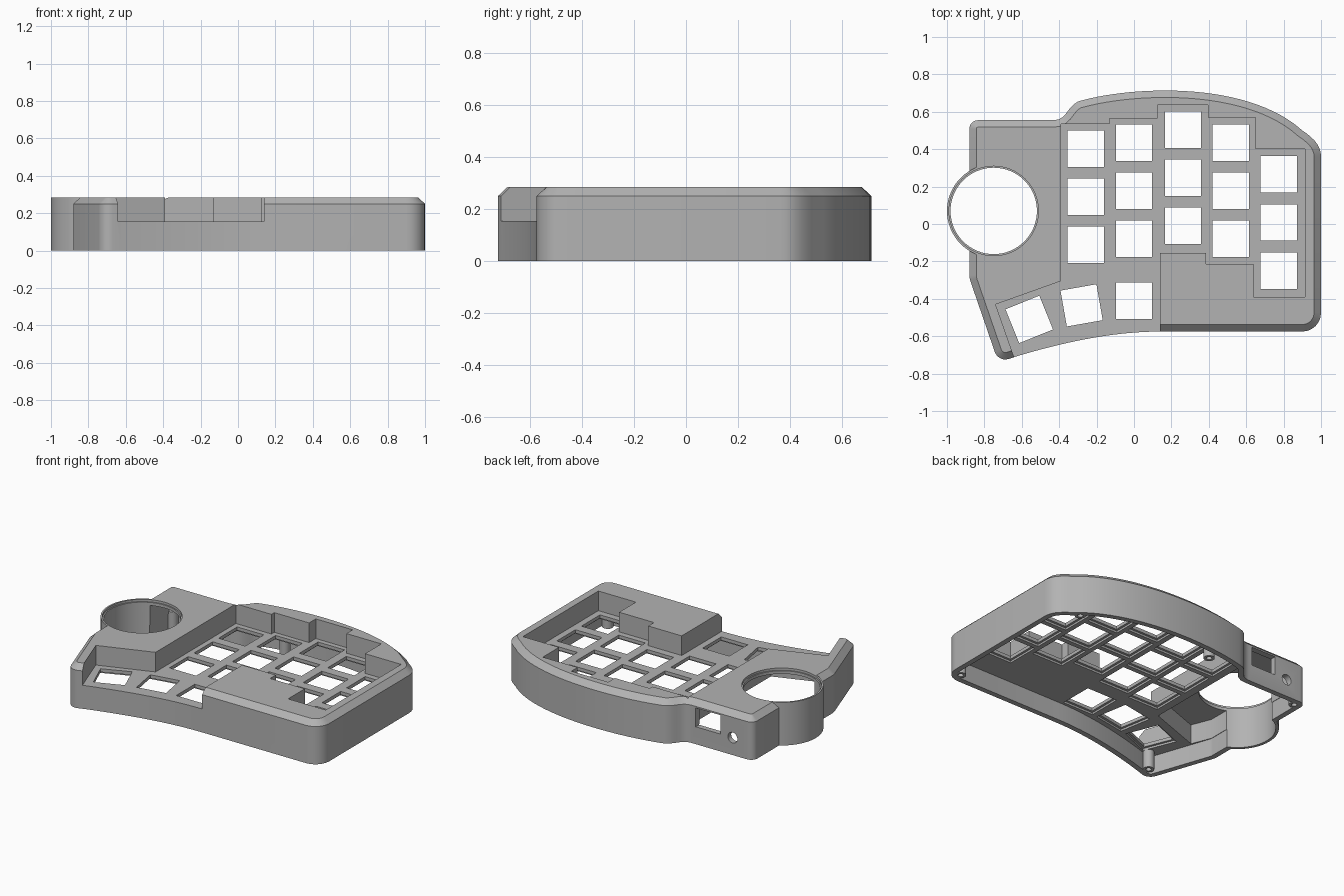
import bpy, bmesh, math
from mathutils import Vector, Matrix
from mathutils.geometry import interpolate_bezier

if "Cube" in bpy.data.objects:
    bpy.data.objects.remove(bpy.data.objects["Cube"], do_unlink=True)

TOP, SHOULDER, CHAMFER = 0.285, 0.25, 0.037
PLATE_TOP, PLATE_BOTTOM, WALL = 0.155, 0.12, 0.035
KEY = 0.195
RING = (-0.75, 0.07)

grey = bpy.data.materials.new("case_grey")
grey.use_nodes = True
colour = (0.45, 0.45, 0.45, 1)
grey.diffuse_color = colour
grey.node_tree.nodes["Principled BSDF"].inputs["Base Color"].default_value = colour


def curve(*pts, n=14):
    return [p.to_2d() for p in interpolate_bezier(*[Vector((*p, 0)) for p in pts], n)]


def corner(prev, at, nxt, r, n=7):
    """Rounded corner as a short arc of points."""
    p, a, b = Vector(at), Vector(prev) - Vector(at), Vector(nxt) - Vector(at)
    a.normalize()
    b.normalize()
    half = a.angle(b) / 2
    centre = p + (a + b).normalized() * r / math.sin(half)
    d0 = p + a * r / math.tan(half) - centre
    d1 = p + b * r / math.tan(half) - centre
    turn = math.atan2(d0.x * d1.y - d0.y * d1.x, d0.dot(d1))
    return [centre + Matrix.Rotation(turn * i / (n - 1), 2) @ d0 for i in range(n)]


def inset(pts, d):
    """Offset a clockwise outline inwards with mitred corners."""
    out = []
    for i, p in enumerate(pts):
        e0 = (p - pts[i - 1]).normalized()
        e1 = (pts[(i + 1) % len(pts)] - p).normalized()
        n0, n1 = Vector((e0.y, -e0.x)), Vector((e1.y, -e1.x))
        m = (n0 + n1).normalized()
        out.append(p + m * d / max(m.dot(n0), 0.5))
    return out


def loft(bm, layers):
    """Closed solid through stacked (outline, z) layers."""
    rings = [[bm.verts.new((p[0], p[1], z)) for p in pts] for pts, z in layers]
    bm.faces.new(rings[0])
    bm.faces.new(rings[-1])
    for lo, hi in zip(rings, rings[1:]):
        for i in range(len(lo)):
            j = (i + 1) % len(lo)
            bm.faces.new((lo[i], lo[j], hi[j], hi[i]))


def solid(name, *shapes):
    bm = bmesh.new()
    for layers in shapes:
        loft(bm, layers)
    bmesh.ops.recalc_face_normals(bm, faces=bm.faces)
    mesh = bpy.data.meshes.new(name)
    bm.to_mesh(mesh)
    bm.free()
    mesh.materials.append(grey)
    ob = bpy.data.objects.new(name, mesh)
    bpy.context.collection.objects.link(ob)
    return ob


def prism(pts, z0, z1):
    return [(pts, z0), (pts, z1)]


def circle(c, r, n=64):
    return [(c[0] + r * math.cos(math.tau * i / n), c[1] + r * math.sin(math.tau * i / n))
            for i in range(n)]


def square(x, y, size, deg=0):
    rot, h = Matrix.Rotation(math.radians(deg), 2), size / 2
    return [Vector((x, y)) + rot @ Vector(c) for c in ((-h, -h), (h, -h), (h, h), (-h, h))]


def combine(target, tool, op="DIFFERENCE"):
    mod = target.modifiers.new(tool.name, "BOOLEAN")
    mod.operation, mod.solver, mod.object = op, "EXACT", tool
    bpy.context.view_layer.objects.active = target
    bpy.ops.object.modifier_apply(modifier=mod.name)
    bpy.data.objects.remove(tool, do_unlink=True)


# Outer outline, clockwise from the back left corner
outline = corner((-0.88, 0), (-0.88, 0.555), (0, 0.555), 0.045)
outline += curve((-0.43, 0.555), (-0.36, 0.555), (-0.36, 0.625), (-0.30, 0.655), n=8)
outline += curve((-0.30, 0.655), (-0.02, 0.737), (0.6, 0.77), (0.90, 0.50), n=28)[1:]
outline += curve((0.90, 0.50), (0.96, 0.46), (1.0, 0.42), (1.0, 0.36), n=8)[1:]
outline += corner((1, 0), (1, -0.575), (0, -0.575), 0.1)
outline += curve((0.14, -0.575), (-0.13, -0.575), (-0.40, -0.64), (-0.62, -0.705))
outline += corner((-0.62, -0.705), (-0.725, -0.74), (-0.88, -0.29), 0.06)
outline += corner((-0.725, -0.74), (-0.88, -0.29), (-0.88, 0), 0.1)

# Chamfered case body with the round dial housing
case = solid("keyboard_case", [(outline, 0), (outline, SHOULDER),
                               (inset(outline, CHAMFER), TOP)])
combine(case, solid("dial_housing", prism(circle(RING, 0.25), 0, TOP)), "UNION")

# Stepped key well, open at the front
well = [(-0.39, 0.535), (-0.13, 0.535), (-0.13, 0.565), (0.125, 0.565), (0.125, 0.635),
        (0.395, 0.635), (0.395, 0.57), (0.65, 0.57), (0.65, 0.40), (0.915, 0.40),
        (0.915, -0.39), (0.64, -0.39), (0.64, -0.215), (0.385, -0.215), (0.385, -0.155),
        (0.14, -0.155), (0.14, -0.8), (-0.61, -0.8), (-0.74, -0.43), (-0.39, -0.305)]
combine(case, solid("key_well", prism(well, PLATE_TOP, 0.4)))

# Hollow underside, deeper beneath the dial
combine(case, solid("cavity", prism(inset(outline, WALL), -0.1, PLATE_BOTTOM)))
bay = [(-0.842, 0.515), (-0.425, 0.515), (-0.425, -0.28), (-0.79, -0.41), (-0.842, -0.28)]
combine(case, solid("dial_bay", prism(bay, 0.05, SHOULDER)))

# Screw posts inside the wall
posts = [(0.93, -0.51), (0.84, 0.50), (-0.08, 0.605), (-0.83, 0.505), (-0.66, -0.65)]
combine(case, solid("posts", *[prism(circle(p, 0.034, 20), 0, 0.14) for p in posts]), "UNION")
combine(case, solid("screw_holes", *[prism(circle(p, 0.017, 16), -0.1, 0.1) for p in posts]))

# Dial opening with a shallow seat at the rim
combine(case, solid("dial_hole", prism(circle(RING, 0.231), -0.1, 0.4)))
combine(case, solid("dial_seat", prism(circle(RING, 0.239), TOP - 0.015, 0.4)))

# Key openings: five columns of three plus the thumb row
keys = [(x, top - 0.257 * row, 0)
        for x, top in ((-0.258, 0.402), (0, 0.435), (0.262, 0.505), (0.518, 0.435), (0.775, 0.265))
        for row in range(3)]
keys += [(0, -0.41, 0), (-0.28, -0.435, 10), (-0.56, -0.51, 22)]
combine(case, solid("key_holes", *[prism(square(x, y, KEY, a), -0.1, 0.2) for x, y, a in keys]))
combine(case, solid("key_clip_pockets",
                    *[prism(square(x, y, KEY + 0.03, a), 0.05, 0.133) for x, y, a in keys]))

# Connector slot and round socket in the back wall
slot = [(-0.64, 0.48), (-0.46, 0.48), (-0.46, 0.62), (-0.64, 0.62)]
combine(case, solid("connector_slot", prism(slot, 0.115, 0.24)))
socket = solid("round_socket", prism(circle((0, 0), 0.035, 24), -0.06, 0.06))
socket.matrix_world = Matrix.Translation((-0.73, 0.55, 0.115)) @ Matrix.Rotation(math.pi / 2, 4, "X")
bpy.context.view_layer.update()
combine(case, socket)

# Smooth the curves, keep the edges crisp
bpy.ops.object.select_all(action="DESELECT")
case.select_set(True)
bpy.context.view_layer.objects.active = case
bpy.ops.object.shade_smooth_by_angle(angle=math.radians(25))
